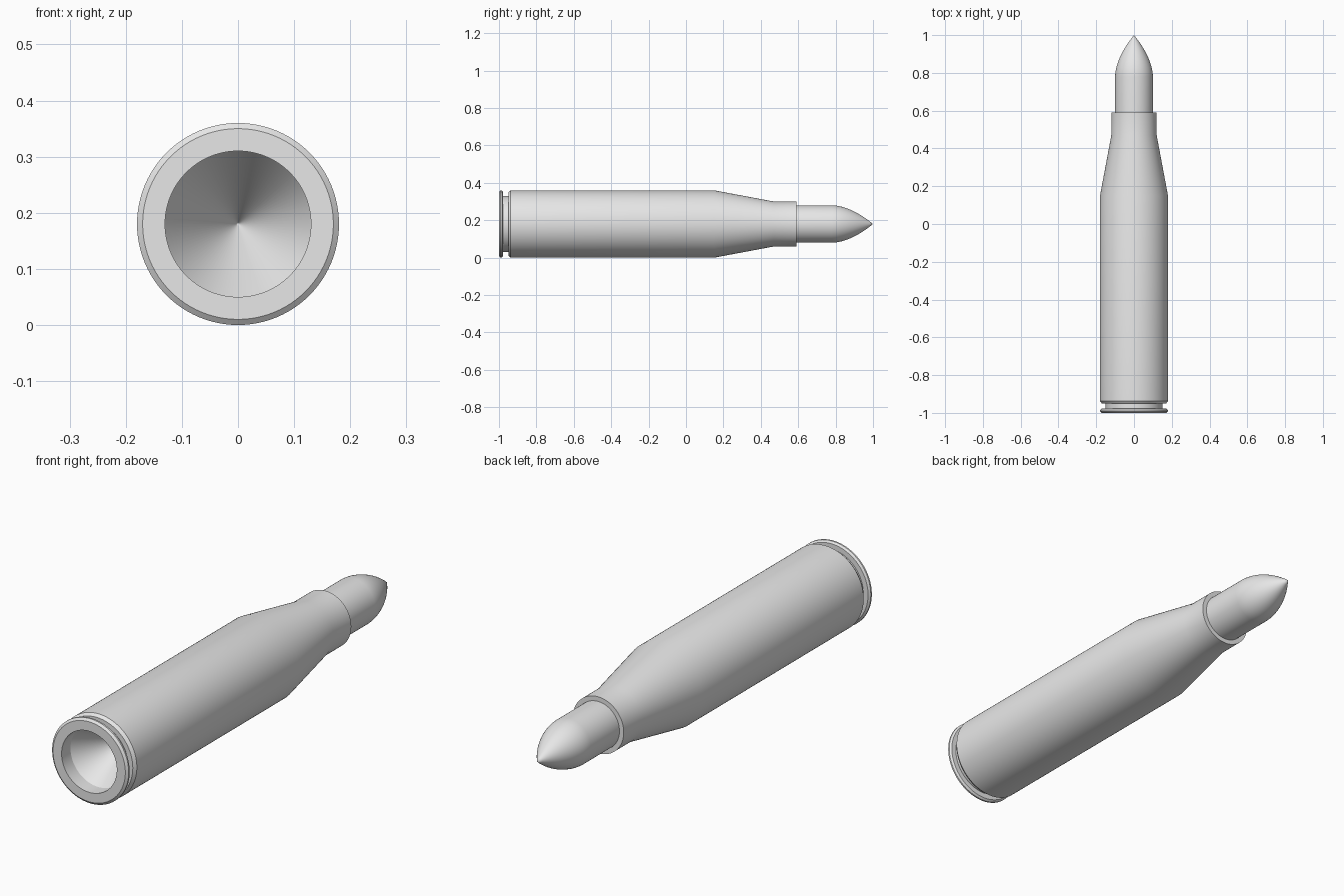
import bpy
import bmesh
from math import radians, pi
from mathutils import Matrix, Vector

cube = bpy.data.objects.get("Cube")
if cube:
    bpy.data.objects.remove(cube, do_unlink=True)

RADIUS = 0.18     # casing radius, also the height of the long axis
SEGMENTS = 96

grey = bpy.data.materials.new("plain grey")
grey.use_nodes = True
grey.diffuse_color = (0.8, 0.8, 0.8, 1)
grey.node_tree.nodes["Principled BSDF"].inputs["Base Color"].default_value = grey.diffuse_color


def lathe(name, profile):
    """Turn a (radius, y) profile around the long axis."""
    bm = bmesh.new()
    verts = [bm.verts.new((r, y, 0)) for r, y in profile]
    edges = [bm.edges.new(pair) for pair in zip(verts, verts[1:])]
    bmesh.ops.spin(bm, geom=verts + edges, cent=(0, 0, 0), axis=(0, 1, 0),
                   angle=2 * pi, steps=SEGMENTS, use_merge=True)
    bmesh.ops.remove_doubles(bm, verts=bm.verts[:], dist=0.00005)
    bmesh.ops.recalc_face_normals(bm, faces=bm.faces[:])
    bmesh.ops.translate(bm, verts=bm.verts[:], vec=Vector((0, 0, RADIUS)))
    mesh = bpy.data.meshes.new(name)
    bm.to_mesh(mesh)
    bm.free()
    mesh.materials.append(grey)
    obj = bpy.data.objects.new(name, mesh)
    bpy.context.collection.objects.link(obj)
    bpy.ops.object.select_all(action="DESELECT")
    obj.select_set(True)
    bpy.context.view_layer.objects.active = obj
    bpy.ops.object.shade_smooth_by_angle(angle=radians(30))
    return obj


# Casing: conical bore, rim, extractor groove, body, shoulder and neck
bore = [(0, -0.74), (0.003, -0.745), (0.13, -0.94), (0.13, -1)]
rim = [(0.17, -1), (0.18, -0.992), (0.18, -0.985), (0.172, -0.978)]
groove = [(0.15, -0.978), (0.15, -0.95)]
body = [(0.17, -0.95), (0.18, -0.937), (0.18, 0.15)]
neck = [(0.12, 0.47), (0.12, 0.59), (0.09, 0.59), (0, 0.59)]
lathe("casing", bore + rim + groove + body + neck)

# Tip: straight shank running into a curved point
shank = [(0, 0.57), (0.10, 0.57)]
steps = 14
ogive = [(0.10 * (1 - (i / steps) ** 1.8), 0.78 + 0.22 * i / steps)
         for i in range(steps + 1)]
lathe("pointed_tip", shank + ogive)
